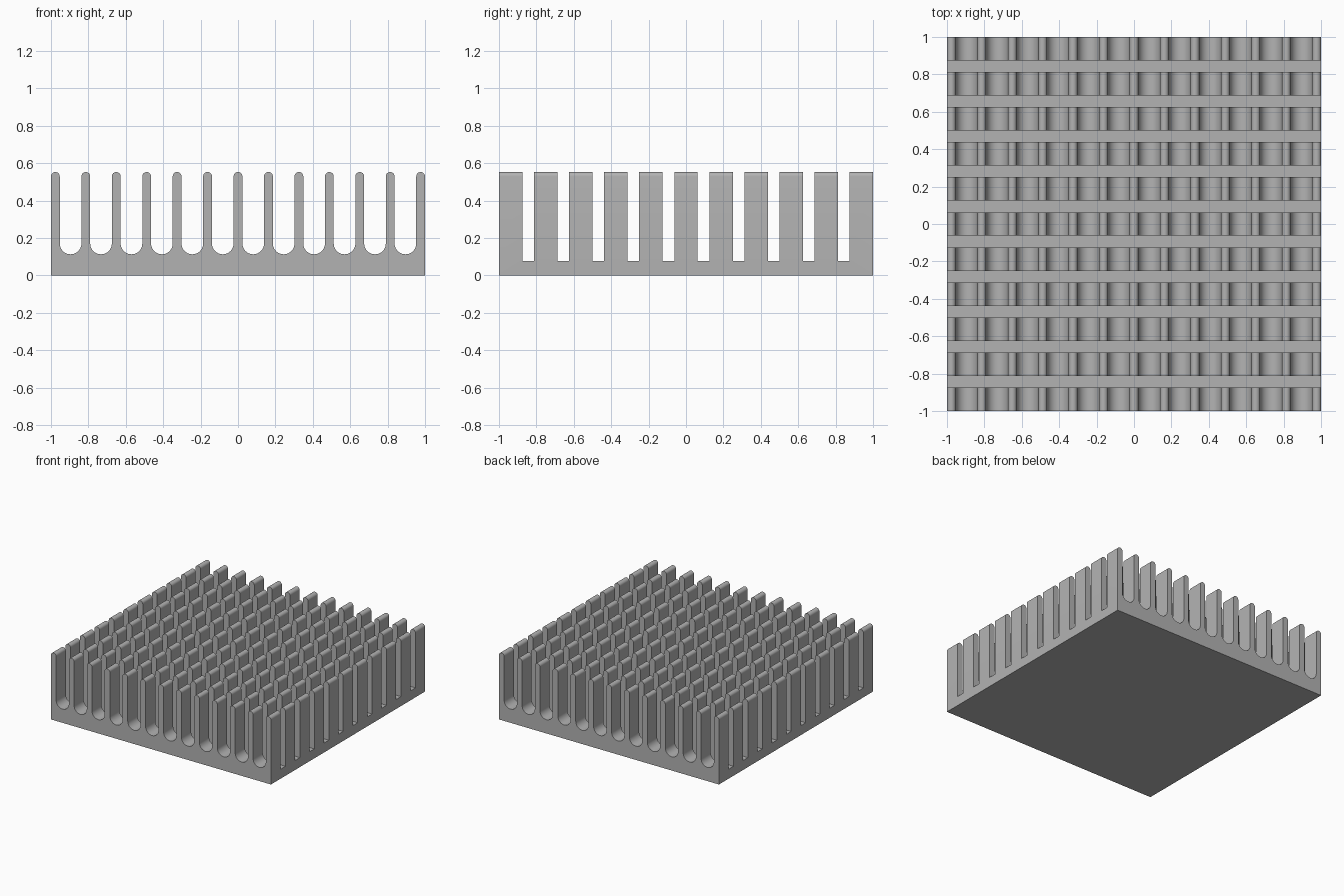
import bpy, bmesh, math

cube = bpy.data.objects.get("Cube")
if cube:
    bpy.data.objects.remove(cube, do_unlink=True)

FINS, FIN_W, HEIGHT = 13, 0.047, 0.553
ROWS, ROW_D = 11, 0.125
GROOVE_Z, CHANNEL_Z = 0.113, 0.078
PITCH = (2 - FIN_W) / (FINS - 1)
ROW_PITCH = (2 - ROW_D) / (ROWS - 1)
TIP_R = FIN_W / 2
GROOVE_R = (PITCH - FIN_W) / 2

metal = bpy.data.materials.new("grey metal")
metal.use_nodes = True
grey = (0.45, 0.45, 0.45, 1)
metal.diffuse_color = grey
metal.node_tree.nodes["Principled BSDF"].inputs["Base Color"].default_value = grey


def add_object(name, bm):
    bmesh.ops.recalc_face_normals(bm, faces=bm.faces)
    mesh = bpy.data.meshes.new(name)
    bm.to_mesh(mesh)
    bm.free()
    mesh.materials.append(metal)
    obj = bpy.data.objects.new(name, mesh)
    bpy.context.collection.objects.link(obj)
    return obj


def arc(cx, cz, r, start, end, steps):
    angles = [start + (end - start) * i / steps for i in range(steps + 1)]
    return [(cx + r * math.cos(a), cz + r * math.sin(a)) for a in angles]


# Finned profile: round tips and round-bottomed grooves over a flat base
profile = [(1, 0), (-1, 0)]
for i in range(FINS):
    x = -1 + TIP_R + i * PITCH
    profile += arc(x, HEIGHT - TIP_R, TIP_R, math.pi, 0, 12)
    if i < FINS - 1:
        profile += arc(x + PITCH / 2, GROOVE_Z + GROOVE_R, GROOVE_R,
                       math.pi, 2 * math.pi, 20)

# Extrude the profile from front to back
bm = bmesh.new()
face = bm.faces.new([bm.verts.new((x, -1, z)) for x, z in profile])
result = bmesh.ops.extrude_face_region(bm, geom=[face], use_keep_orig=True)
moved = [v for v in result["geom"] if isinstance(v, bmesh.types.BMVert)]
bmesh.ops.translate(bm, verts=moved, vec=(0, 2, 0))
heat_sink = add_object("heat_sink", bm)

# Cross channels that divide the fins into rows
bm = bmesh.new()
for i in range(ROWS - 1):
    y = -1 + ROW_D / 2 + (i + 0.5) * ROW_PITCH
    box = bmesh.ops.create_cube(bm, size=1)["verts"]
    bmesh.ops.scale(bm, verts=box, vec=(3, ROW_PITCH - ROW_D, 1))
    bmesh.ops.translate(bm, verts=box, vec=(0, y, CHANNEL_Z + 0.5))
cutter = add_object("channel_cutter", bm)
cutter.hide_render = True

cut = heat_sink.modifiers.new("channels", "BOOLEAN")
cut.operation = "DIFFERENCE"
cut.solver = "EXACT"
cut.object = cutter
bpy.ops.object.select_all(action="DESELECT")
bpy.context.view_layer.objects.active = heat_sink
heat_sink.select_set(True)
bpy.ops.object.modifier_apply(modifier=cut.name)
bpy.data.objects.remove(cutter, do_unlink=True)

# Smooth the rounded tips and grooves, keep the cut edges sharp
bpy.ops.object.shade_smooth_by_angle(angle=math.radians(30))
